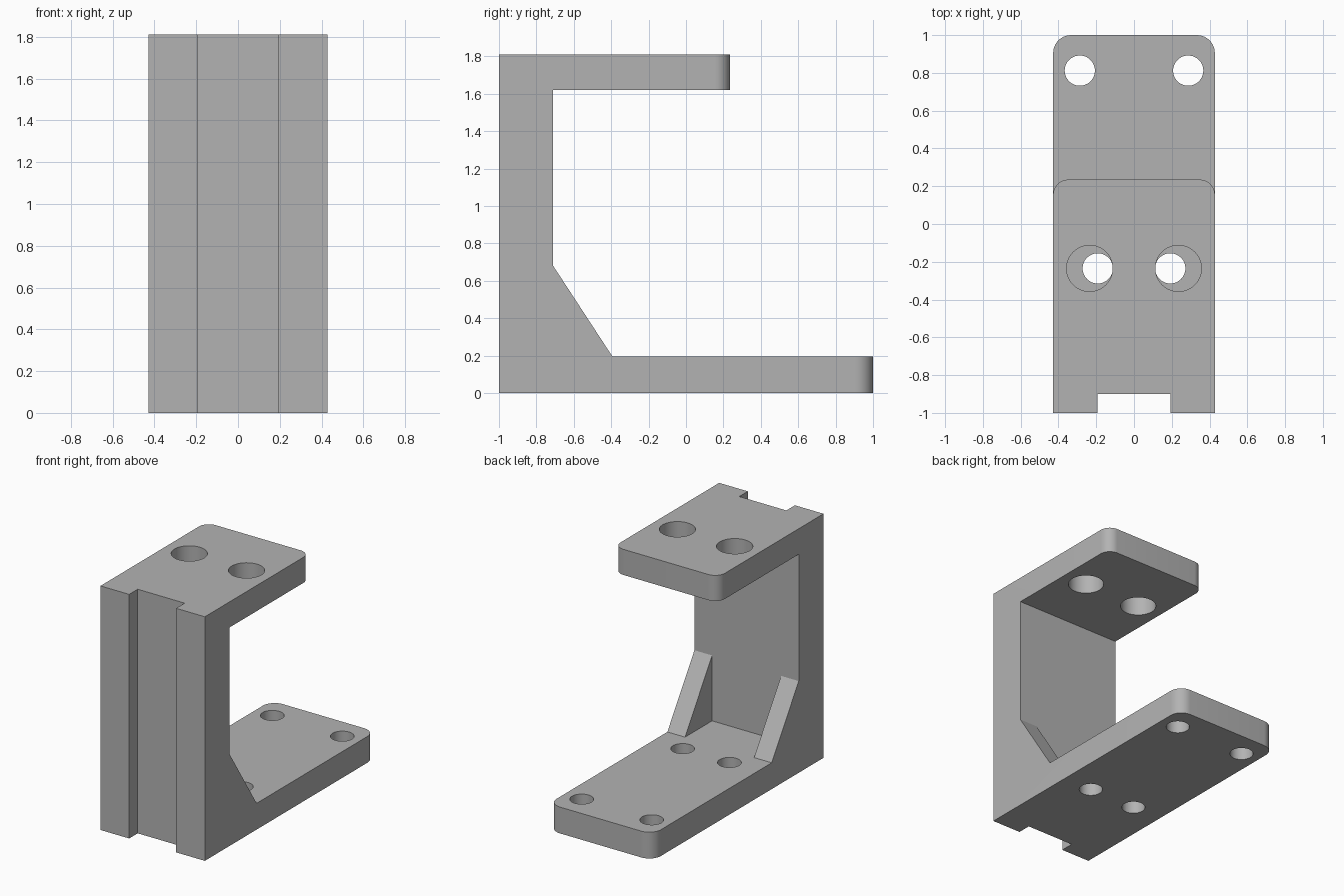
import bpy, bmesh
from mathutils import Matrix, Vector

if "Cube" in bpy.data.objects:
    bpy.data.objects.remove(bpy.data.objects["Cube"], do_unlink=True)

HALF_W, HEIGHT = 0.428, 1.81
WALL_Y, BASE_TOP, ARM_BOTTOM, ARM_END = -0.71, 0.195, 1.62, 0.235

grey = bpy.data.materials.new("grey")
grey.use_nodes = True
colour = (0.45, 0.45, 0.45, 1)
grey.diffuse_color = colour
grey.node_tree.nodes["Principled BSDF"].inputs["Base Color"].default_value = colour


def make_object(name, bm):
    bmesh.ops.recalc_face_normals(bm, faces=bm.faces)
    mesh = bpy.data.meshes.new(name)
    bm.to_mesh(mesh)
    bm.free()
    mesh.materials.append(grey)
    obj = bpy.data.objects.new(name, mesh)
    bpy.context.collection.objects.link(obj)
    return obj


def add_box(bm, low, high):
    low, high = Vector(low), Vector(high)
    matrix = Matrix.Translation((low + high) / 2) @ Matrix.Diagonal((high - low).to_4d())
    matrix[3][3] = 1
    bmesh.ops.create_cube(bm, size=1, matrix=matrix)


def add_hole_pair(bm, x, y, z, radius):
    for side in (-1, 1):
        bmesh.ops.create_cone(bm, cap_ends=True, segments=48, radius1=radius, radius2=radius,
                              depth=0.3, matrix=Matrix.Translation((side * x, y, z)))


def round_corners(bm, y, radius):
    edges = [e for e in bm.edges
             if all(abs(v.co.y - y) < 1e-4 for v in e.verts)
             and abs(e.verts[0].co.x - e.verts[1].co.x) < 1e-4]
    bmesh.ops.bevel(bm, geom=edges, offset=radius, segments=10, profile=0.5, affect='EDGES')


# Bracket: side profile extruded across the width, free ends rounded
profile = [(-1, 0), (1, 0), (1, BASE_TOP), (-0.393, BASE_TOP), (WALL_Y, 0.68),
           (WALL_Y, ARM_BOTTOM), (ARM_END, ARM_BOTTOM), (ARM_END, HEIGHT), (-1, HEIGHT)]
bm = bmesh.new()
face = bm.faces.new([bm.verts.new((-HALF_W, y, z)) for y, z in profile])
extruded = bmesh.ops.extrude_face_region(bm, geom=[face])["geom"]
bmesh.ops.translate(bm, vec=(2 * HALF_W, 0, 0),
                    verts=[v for v in extruded if isinstance(v, bmesh.types.BMVert)])
bmesh.ops.recalc_face_normals(bm, faces=bm.faces)
round_corners(bm, 1, 0.095)
round_corners(bm, ARM_END, 0.08)
bracket = make_object("bracket", bm)

# Cutter: front channel, pocket between the gussets, and bolt holes
bm = bmesh.new()
add_box(bm, (-0.193, -1.2, -0.2), (0.193, -0.9, HEIGHT + 0.2))
add_box(bm, (-0.283, WALL_Y, BASE_TOP), (0.283, -0.35, 0.8))
add_hole_pair(bm, 0.235, -0.235, (ARM_BOTTOM + HEIGHT) / 2, 0.122)
add_hole_pair(bm, 0.192, -0.235, BASE_TOP / 2, 0.08)
add_hole_pair(bm, 0.287, 0.812, BASE_TOP / 2, 0.08)
cutter = make_object("cutter", bm)
cutter.hide_render = True

# Cut, then discard the cutter
cut = bracket.modifiers.new("cuts", 'BOOLEAN')
cut.operation = 'DIFFERENCE'
cut.solver = 'EXACT'
cut.object = cutter
bpy.ops.object.select_all(action='DESELECT')
bpy.context.view_layer.objects.active = bracket
bracket.select_set(True)
bpy.ops.object.modifier_apply(modifier=cut.name)
bpy.data.objects.remove(cutter, do_unlink=True)
bpy.ops.object.shade_smooth_by_angle()
